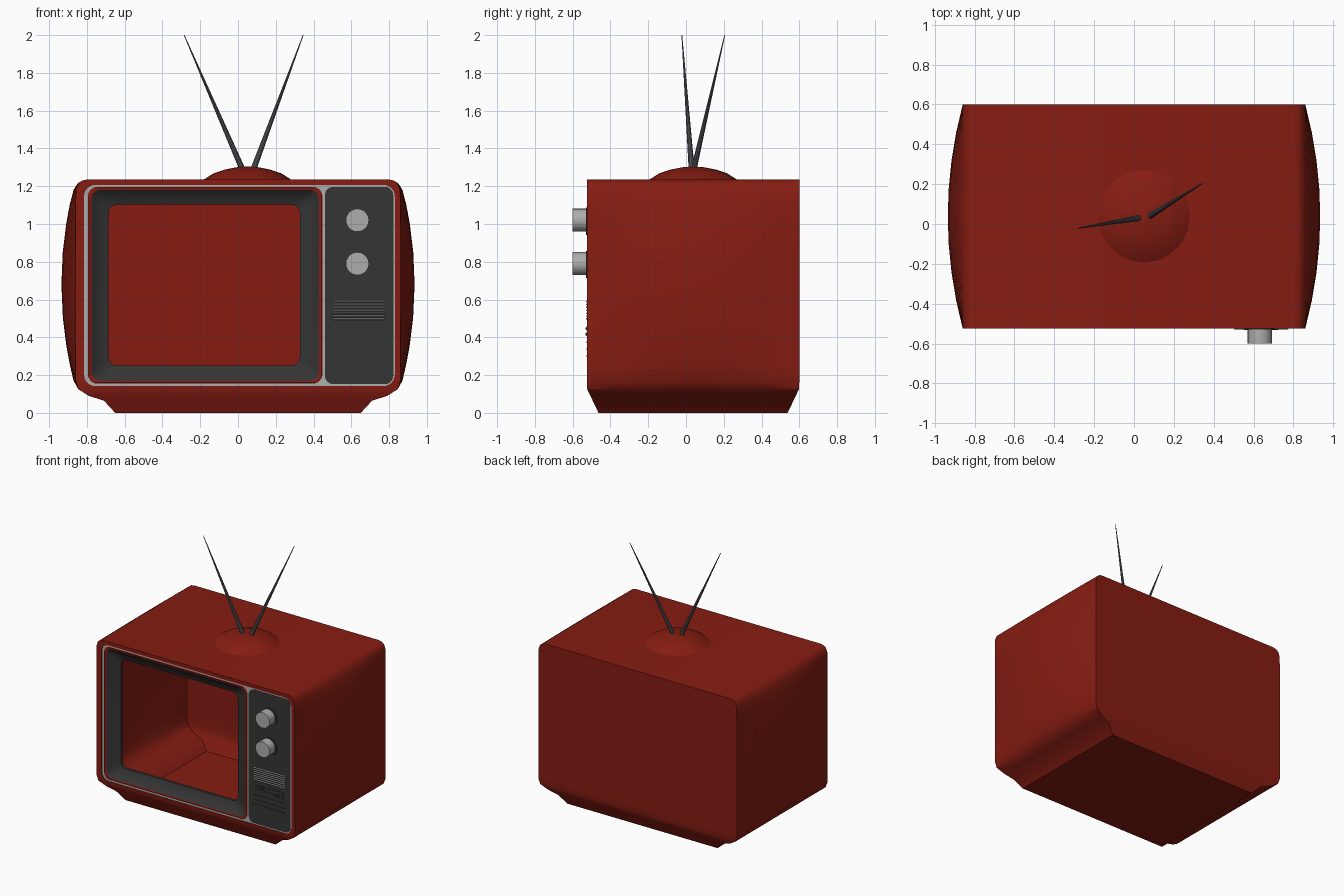
import bpy, bmesh
from math import sin, cos, pi, radians
from mathutils import Vector

if "Cube" in bpy.data.objects:
    bpy.data.objects.remove(bpy.data.objects["Cube"])

FRONT, BACK = -0.525, 0.6
MID, HALF = (FRONT + BACK) / 2, (BACK - FRONT) / 2


def material(name, col):
    m = bpy.data.materials.new(name)
    m.diffuse_color = (*col, 1)
    m.use_nodes = True
    m.node_tree.nodes["Principled BSDF"].inputs["Base Color"].default_value = m.diffuse_color
    return m


RED = material("red_shell", (0.24, 0.012, 0.006))
DARK = material("dark_plastic", (0.035, 0.035, 0.035))
LIGHT = material("light_grey", (0.42, 0.42, 0.42))
METAL = material("antenna_metal", (0.1, 0.095, 0.11))


def finish(name, bm, mat, angle=35):
    bmesh.ops.recalc_face_normals(bm, faces=bm.faces)
    me = bpy.data.meshes.new(name)
    bm.to_mesh(me)
    bm.free()
    me.materials.append(mat)
    me.shade_smooth()
    me.set_sharp_from_angle(angle=radians(angle))
    ob = bpy.data.objects.new(name, me)
    bpy.context.collection.objects.link(ob)
    return ob


def rounded(bm, x0, x1, z0, z1, r, y, n=6):
    """Loop of vertices round a rounded rectangle in the xz plane."""
    vs = []
    for k, (cx, cz) in enumerate([(x1 - r, z1 - r), (x0 + r, z1 - r), (x0 + r, z0 + r), (x1 - r, z0 + r)]):
        for i in range(n + 1):
            a = pi / 2 * (k + i / n)
            vs.append(bm.verts.new((cx + r * cos(a), y, cz + r * sin(a))))
    return vs


def ring_edges(bm, vs):
    out = []
    for a, b in zip(vs, vs[1:] + vs[:1]):
        out.append(bm.edges.get((a, b)) or bm.edges.new((a, b)))
    return out


def bridge(bm, la, lb):
    n = len(la)
    for i in range(n):
        j = (i + 1) % n
        bm.faces.new((la[i], la[j], lb[j], lb[i]))


def frame(name, mat, rects, cap=False):
    """Skin a series of rounded rectangles, optionally closing the last."""
    bm = bmesh.new()
    loops = [rounded(bm, *r) for r in rects]
    for a, b in zip(loops, loops[1:]):
        bridge(bm, a, b)
    if cap:
        bm.faces.new(loops[-1])
    return finish(name, bm, mat)


def box(name, mat, x0, x1, y0, y1, z0, z1):
    bm = bmesh.new()
    bmesh.ops.create_cube(bm, size=1)
    for v in bm.verts:
        v.co = ((x0 + x1) / 2 + v.co.x * (x1 - x0), (y0 + y1) / 2 + v.co.y * (y1 - y0),
                (z0 + z1) / 2 + v.co.z * (z1 - z0))
    return finish(name, bm, mat)


def rod(name, mat, a, b, ra, rb, seg):
    a, b = Vector(a), Vector(b)
    bm = bmesh.new()
    bmesh.ops.create_cone(bm, cap_ends=True, segments=seg, radius1=ra, radius2=rb, depth=(b - a).length)
    ob = finish(name, bm, mat)
    ob.location = (a + b) / 2
    ob.rotation_euler = (b - a).to_track_quat('Z', 'Y').to_euler()
    return ob


# Cabinet: half outline mirrored, swept front to back with bulging sides
half = [(.80, 1.235), (.825, 1.23), (.845, 1.215), (.858, 1.18), (.86, 1.1), (.86, 1.0), (.86, .85), (.86, .68),
        (.86, .5), (.86, .35), (.86, .25), (.86, .17), (.845, .125), (.79, .09), (.71, .065), (.65, 0)]
outline = half + [(-x, z) for x, z in reversed(half)]
N, H = len(outline), len(half)
bm = bmesh.new()
rows = []
for k in range(9):
    v = -1 + k / 4
    row = []
    for x, z in outline:
        u = min(1, abs(z - .68) / .55)
        bulge = .075 * (1 - v * v) * (1 - u * u)
        shrink = 1 - .11 * max(0, .13 - z) / .13
        row.append(bm.verts.new((x + (bulge if x > 0 else -bulge), MID + v * HALF * shrink, z)))
    rows.append(row)
for a, b in zip(rows, rows[1:]):
    bridge(bm, a, b)
for i in range(H - 1):
    quad = (i, i + 1, N - 2 - i, N - 1 - i)
    bm.faces.new([rows[-1][q] for q in quad])
    if half[i][1] < .13:
        bm.faces.new([rows[0][q] for q in quad])
# Front face with the opening
f = rows[0]
rim = [v for v in f if v.co.z > .12]
hole = rounded(bm, -.815, .83, .142, 1.207, .06, FRONT)
bmesh.ops.triangle_fill(bm, use_beauty=True, edges=ring_edges(bm, rim) + ring_edges(bm, hole))
finish("cabinet", bm, RED)

# Grey trim plate with the screen hole
bm = bmesh.new()
edges = ring_edges(bm, rounded(bm, -.815, .83, .142, 1.207, .06, -.522))
edges += ring_edges(bm, rounded(bm, -.795, .447, .155, 1.197, .05, -.522))
bmesh.ops.triangle_fill(bm, use_beauty=True, edges=edges)
finish("front_trim", bm, LIGHT)

# Red border and dark sloping screen bezel
frame("screen_border", RED, [(-.795, .447, .155, 1.197, .05, -.522), (-.79, .442, .16, 1.192, .05, -.525),
                             (-.775, .428, .17, 1.18, .045, -.522)])
frame("screen_bezel", DARK, [(-.775, .428, .17, 1.18, .045, -.522), (-.735, .385, .205, 1.145, .045, -.485),
                             (-.685, .327, .25, 1.102, .045, -.47), (-.685, .327, .25, 1.102, .045, -.45)])

# Control panel
frame("control_panel", DARK, [(.46, .822, .152, 1.197, .045, -.515), (.46, .822, .152, 1.197, .045, -.525)], cap=True)

# Knobs
for name, z in (("upper_knob", 1.02), ("lower_knob", .79)):
    rod(name + "_base", DARK, (.635, -.52, z - .005), (.635, -.53, z - .005), .072, .072, 24)
    rod(name, LIGHT, (.632, -.525, z), (.632, -.6, z), .061, .061, 24)

# Ribbed speaker grille
bm = bmesh.new()
ribs = 7
step = .108 / ribs
for i in range(ribs):
    z = .489 + i * step
    prof = [(.508, -.522, z), (.5, -.53, z + step / 2), (.508, -.522, z + step)]
    left = [bm.verts.new(p) for p in prof]
    right = [bm.verts.new((1.278 - x, y, zz)) for x, y, zz in prof]
    for j in range(2):
        bm.faces.new((left[j], right[j], right[j + 1], left[j + 1]))
    bm.faces.new(left)
    bm.faces.new(right)
finish("speaker_grille", bm, LIGHT, 20)

# Slider tracks, slider tabs and vents
for i, (z, x) in enumerate(((.447, .57), (.417, .705))):
    box(f"slider_track_{i}", DARK, .51, .76, -.528, -.52, z - .01, z + .01)
    box(f"slider_tab_{i}", DARK, x - .02, x + .02, -.533, -.52, z - .006, z + .006)
for i, z in enumerate((.375, .338, .301)):
    box(f"vent_bar_{i}", DARK, .505, .765, -.528, -.52, z - .004, z + .004)

# Antenna dome
bm = bmesh.new()
seg = 20
prof = [(.235, 1.233), (.18, 1.268), (.12, 1.288), (.06, 1.3)]
loops = [[bm.verts.new((.05 + r * cos(2 * pi * i / seg), .038 + r * sin(2 * pi * i / seg), z)) for i in range(seg)]
         for r, z in prof]
for a, b in zip(loops, loops[1:]):
    bridge(bm, a, b)
top = bm.verts.new((.05, .038, 1.305))
for i in range(seg):
    bm.faces.new((loops[-1][i], loops[-1][(i + 1) % seg], top))
finish("antenna_dome", bm, RED)

# Antennas
rod("left_antenna", METAL, (.025, .03, 1.285), (-.285, -.022, 2), .016, .002, 10)
rod("right_antenna", METAL, (.08, .04, 1.285), (.345, .205, 2), .016, .002, 10)
